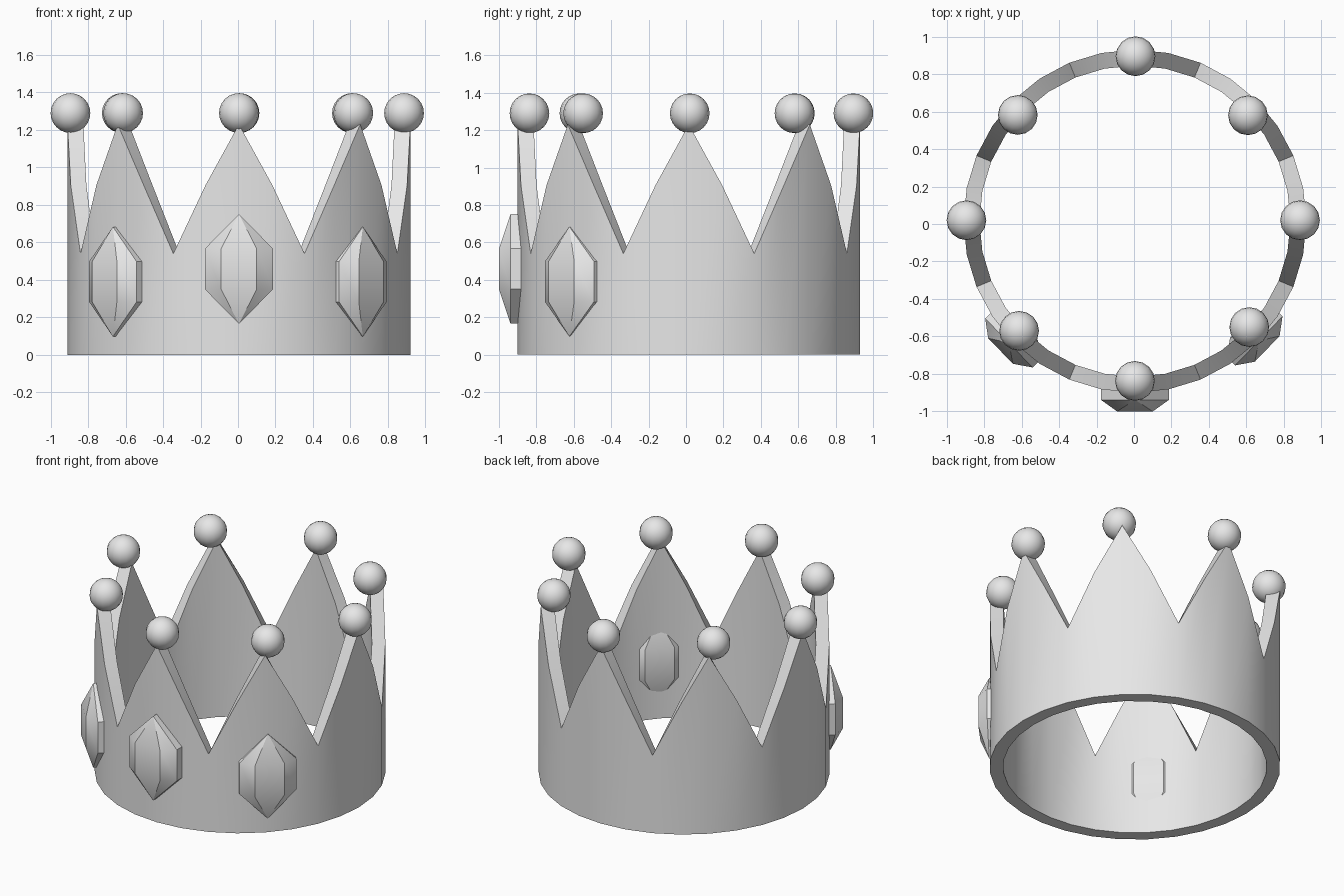
import bpy, bmesh, math
from mathutils import Matrix, Vector

cube = bpy.data.objects.get("Cube")
if cube:
    bpy.data.objects.remove(cube, do_unlink=True)

# Single grey material
grey = bpy.data.materials.new("plain grey")
grey.use_nodes = True
grey.diffuse_color = (0.8, 0.8, 0.8, 1)
grey.node_tree.nodes["Principled BSDF"].inputs["Base Color"].default_value = (0.8, 0.8, 0.8, 1)

CENTRE = Vector((0.005, 0.015, 0))


def finish(bm, name, matrix=Matrix()):
    """Turn a bmesh into a smooth-by-angle object."""
    bmesh.ops.recalc_face_normals(bm, faces=bm.faces)
    mesh = bpy.data.meshes.new(name)
    bm.to_mesh(mesh)
    bm.free()
    mesh.materials.append(grey)
    obj = bpy.data.objects.new(name, mesh)
    obj.matrix_world = matrix
    bpy.context.collection.objects.link(obj)
    bpy.ops.object.select_all(action='DESELECT')
    obj.select_set(True)
    bpy.context.view_layer.objects.active = obj
    bpy.ops.object.shade_smooth_by_angle(angle=math.radians(30))
    return obj


# Crown band: a ring wall whose rim zigzags into eight points
def make_band(outer=0.915, inner=0.83, sides=32):
    rim = (1.23, 0.905, 0.54, 0.905)
    bm = bmesh.new()
    loops = []
    for i in range(sides):
        a = 2 * math.pi * i / sides
        d = Vector((math.cos(a), math.sin(a), 0))
        top = Vector((0, 0, rim[i % 4]))
        loops.append([bm.verts.new(p) for p in
                      (d * outer, d * outer + top, d * inner + top, d * inner)])
    for i in range(sides):
        p, q = loops[i], loops[(i + 1) % sides]
        for k in range(4):
            m = (k + 1) % 4
            bm.faces.new((p[k], q[k], q[m], p[m]))
    finish(bm, "crown_band", Matrix.Translation(CENTRE))


# Gem: hexagonal girdle with a raised rectangular table on both sides
def make_gem(name, turn, radius, height):
    half_w, half_h, tip = 0.182, 0.108, 0.293
    table_w, girdle, depth = 0.095, 0.03, 0.092
    bm = bmesh.new()
    rings = []
    for s in (-1, 1):
        hexagon = [bm.verts.new((x, s * girdle, z)) for x, z in
                   ((half_w, -half_h), (half_w, half_h), (0, tip),
                    (-half_w, half_h), (-half_w, -half_h), (0, -tip))]
        table = [bm.verts.new((x, s * depth, z)) for x, z in
                 ((table_w, -half_h), (table_w, half_h),
                  (-table_w, half_h), (-table_w, -half_h))]
        a, b, c, d, e, f = hexagon
        t, u, v, w = table
        for face in (table, (a, b, u, t), (b, c, u), (u, c, v), (c, d, v),
                     (d, e, w, v), (e, f, w), (w, f, t), (f, a, t)):
            bm.faces.new(face)
        rings.append(hexagon)
    for i in range(6):
        j = (i + 1) % 6
        bm.faces.new((rings[0][i], rings[0][j], rings[1][j], rings[1][i]))
    place = (Matrix.Translation(CENTRE) @ Matrix.Rotation(math.radians(turn), 4, 'Z')
             @ Matrix.Translation((0, -radius, height)))
    finish(bm, name, place)


# Ball on the tip of each point
def make_ball(name, x, y):
    bm = bmesh.new()
    bmesh.ops.create_uvsphere(bm, u_segments=16, v_segments=12, radius=0.106)
    finish(bm, name, Matrix.Translation((x, y, 1.29)))


make_band()
make_gem("front_gem", 0, 0.923, 0.458)
make_gem("left_gem", 46, 0.889, 0.39)
make_gem("right_gem", -46, 0.905, 0.39)

balls = {
    "front": (0.005, -0.837), "back": (0.008, 0.895),
    "left": (0.886, 0.02), "right": (-0.894, 0.02),
    "front_left": (0.615, -0.55), "front_right": (-0.613, -0.57),
    "back_left": (0.608, 0.58), "back_right": (-0.62, 0.582),
}
for side, (x, y) in balls.items():
    make_ball(side + "_ball", x, y)
